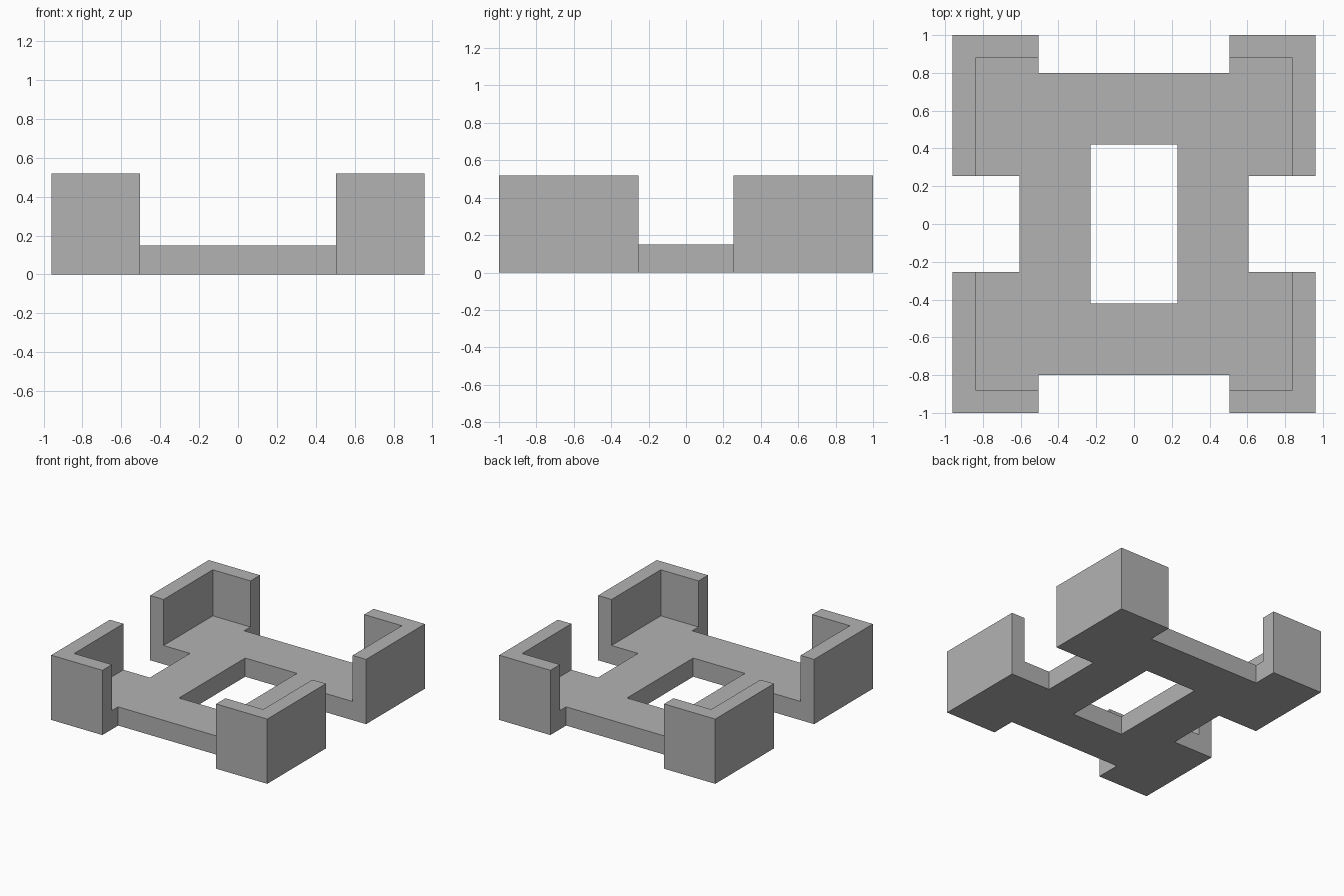
import bpy
import bmesh

# Remove the default cube
cube = bpy.data.objects.get("Cube")
if cube:
    bpy.data.objects.remove(cube, do_unlink=True)

# Single matte grey
grey = bpy.data.materials.new("plain_grey")
grey.use_nodes = True
colour = (0.448, 0.448, 0.448, 1.0)
grey.diffuse_color = colour
for node in grey.node_tree.nodes:
    if node.type == 'BSDF_PRINCIPLED':
        node.inputs["Base Color"].default_value = colour

# Plan dimensions, measured from the centre
OUT_X, OUT_Y = 0.96, 1.0        # outer corners
IN_X, IN_Y = 0.84, 0.88         # inner wall faces
END_X, END_Y = 0.505, 0.255     # free ends of the corner walls
BAR_X, BAR_Y = 0.605, 0.80      # outer edges of the frame bars
HOLE_X, HOLE_Y = 0.23, 0.42     # central opening
FLOOR_H, WALL_H = 0.15, 0.52


def mirrored_prism(name, outline, height):
    """Extrude a counter-clockwise quarter outline and mirror it in x and y."""
    bm = bmesh.new()
    low = [bm.verts.new((x, y, 0)) for x, y in outline]
    top = [bm.verts.new((x, y, height)) for x, y in outline]
    bm.faces.new(top)
    bm.faces.new(low[::-1])
    for i in range(len(outline)):
        j = (i + 1) % len(outline)
        (ax, ay), (bx, by) = outline[i], outline[j]
        # Leave the sides on the mirror planes open so the halves join
        if ax == bx == 0 or ay == by == 0:
            continue
        bm.faces.new((low[i], low[j], top[j], top[i]))
    mesh = bpy.data.meshes.new(name)
    bm.to_mesh(mesh)
    bm.free()
    mesh.materials.append(grey)
    obj = bpy.data.objects.new(name, mesh)
    bpy.context.scene.collection.objects.link(obj)
    mirror = obj.modifiers.new("Mirror", 'MIRROR')
    mirror.use_axis = (True, True, False)
    mirror.use_clip = True
    return obj


# Flat frame with a central opening and a floor pad at each corner
mirrored_prism("base_frame", [
    (HOLE_X, 0), (BAR_X, 0), (BAR_X, END_Y), (IN_X, END_Y), (IN_X, IN_Y),
    (END_X, IN_Y), (END_X, BAR_Y), (0, BAR_Y), (0, HOLE_Y), (HOLE_X, HOLE_Y),
], FLOOR_H)

# L-shaped upright walls around the four corners
mirrored_prism("corner_walls", [
    (IN_X, END_Y), (OUT_X, END_Y), (OUT_X, OUT_Y),
    (END_X, OUT_Y), (END_X, IN_Y), (IN_X, IN_Y),
], WALL_H)
